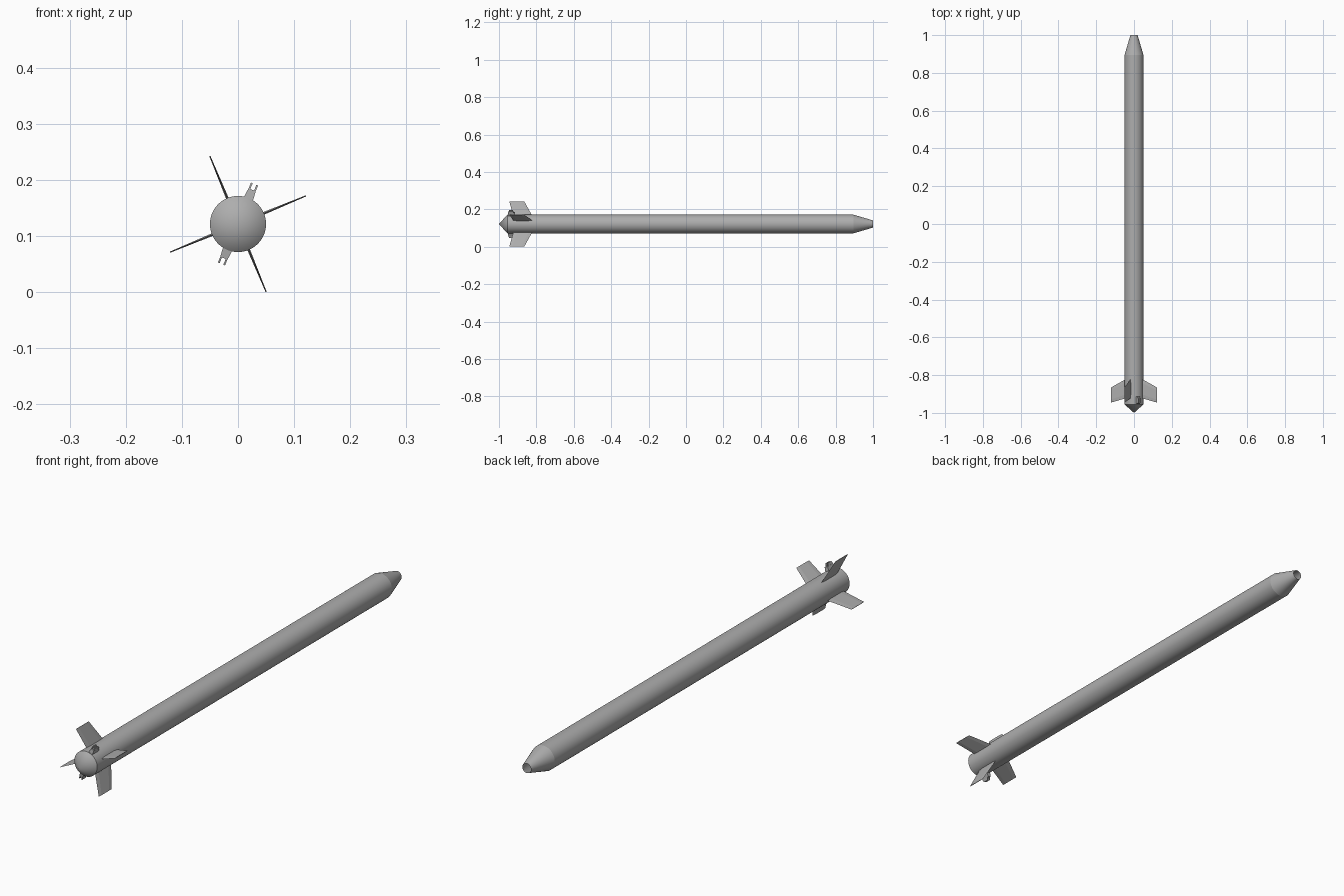
import bpy, bmesh, math
from mathutils import Matrix

cube = bpy.data.objects.get("Cube")
if cube:
    bpy.data.objects.remove(cube, do_unlink=True)

AXIS_Z = 0.1215
RADIUS = 0.05
SEGMENTS = 48

grey = bpy.data.materials.new("grey metal")
grey.use_nodes = True
colour = (0.42, 0.42, 0.42, 1)
grey.diffuse_color = colour
grey.node_tree.nodes["Principled BSDF"].inputs["Base Color"].default_value = colour


def finish(name, bm, smooth=False):
    """Turn a bmesh into a named object lying along the body axis."""
    bmesh.ops.recalc_face_normals(bm, faces=bm.faces)
    mesh = bpy.data.meshes.new(name)
    bm.to_mesh(mesh)
    bm.free()
    mesh.materials.append(grey)
    obj = bpy.data.objects.new(name, mesh)
    bpy.context.collection.objects.link(obj)
    obj.location.z = AXIS_Z
    if smooth:
        bpy.ops.object.select_all(action='DESELECT')
        obj.select_set(True)
        bpy.context.view_layer.objects.active = obj
        bpy.ops.object.shade_smooth_by_angle(angle=math.radians(15))
    return obj


def lathe(name, profile):
    """Spin (radius, y) points around the y axis."""
    bm = bmesh.new()
    verts = [bm.verts.new((r, y, 0)) for r, y in profile]
    edges = [bm.edges.new(pair) for pair in zip(verts, verts[1:])]
    bmesh.ops.spin(bm, geom=verts + edges, cent=(0, 0, 0), axis=(0, 1, 0),
                   angle=math.tau, steps=SEGMENTS)
    bmesh.ops.remove_doubles(bm, verts=bm.verts, dist=0.0001)
    return finish(name, bm, smooth=True)


def loft(bm, lower, upper):
    """Closed solid between two matching outlines."""
    a = [bm.verts.new(p) for p in lower]
    b = [bm.verts.new(p) for p in upper]
    bm.faces.new(a)
    bm.faces.new(b)
    for i in range(len(a)):
        j = (i + 1) % len(a)
        bm.faces.new((a[i], a[j], b[j], b[i]))


def box_outline(x, half, front, back, z):
    return [(x - half, front, z), (x + half, front, z),
            (x + half, back, z), (x - half, back, z)]


def fin_outline(front, back, half, z):
    """Thin section with sharp leading and trailing edges."""
    bevel = (back - front) * 0.2
    return [(0, front, z), (half, front + bevel, z), (half, back - bevel, z),
            (0, back, z), (-half, back - bevel, z), (-half, front + bevel, z)]


def around(obj, degrees):
    """Turn a part that points up so it points at this angle in the xz plane."""
    obj.rotation_euler.y = math.radians(90 - degrees)


# Tube with tapered open tail, and pointed front cone
lathe("body_tube", [(RADIUS, -0.955), (RADIUS, 0.895), (0.019, 1.0)])
lathe("front_cone", [(0, -1.0), (RADIUS, -0.955)])

# Four swept fins
for i in range(4):
    bm = bmesh.new()
    loft(bm, fin_outline(-0.922, -0.820, 0.0025, 0.044),
         fin_outline(-0.945, -0.865, 0.001, 0.131))
    around(finish(f"fin_{i + 1}", bm), 22.5 + 90 * i)

# Two forked brackets between the fins
for i in range(2):
    bm = bmesh.new()
    loft(bm, box_outline(0, 0.009, -0.953, -0.912, 0.045),
         box_outline(0, 0.007, -0.950, -0.915, 0.066))
    for side in (-1, 1):
        loft(bm, box_outline(side * 0.0052, 0.0016, -0.950, -0.920, 0.065),
             box_outline(side * 0.0052, 0.0016, -0.946, -0.925, 0.077))
    around(finish(f"forked_bracket_{i + 1}", bm), 67.5 + 180 * i)
